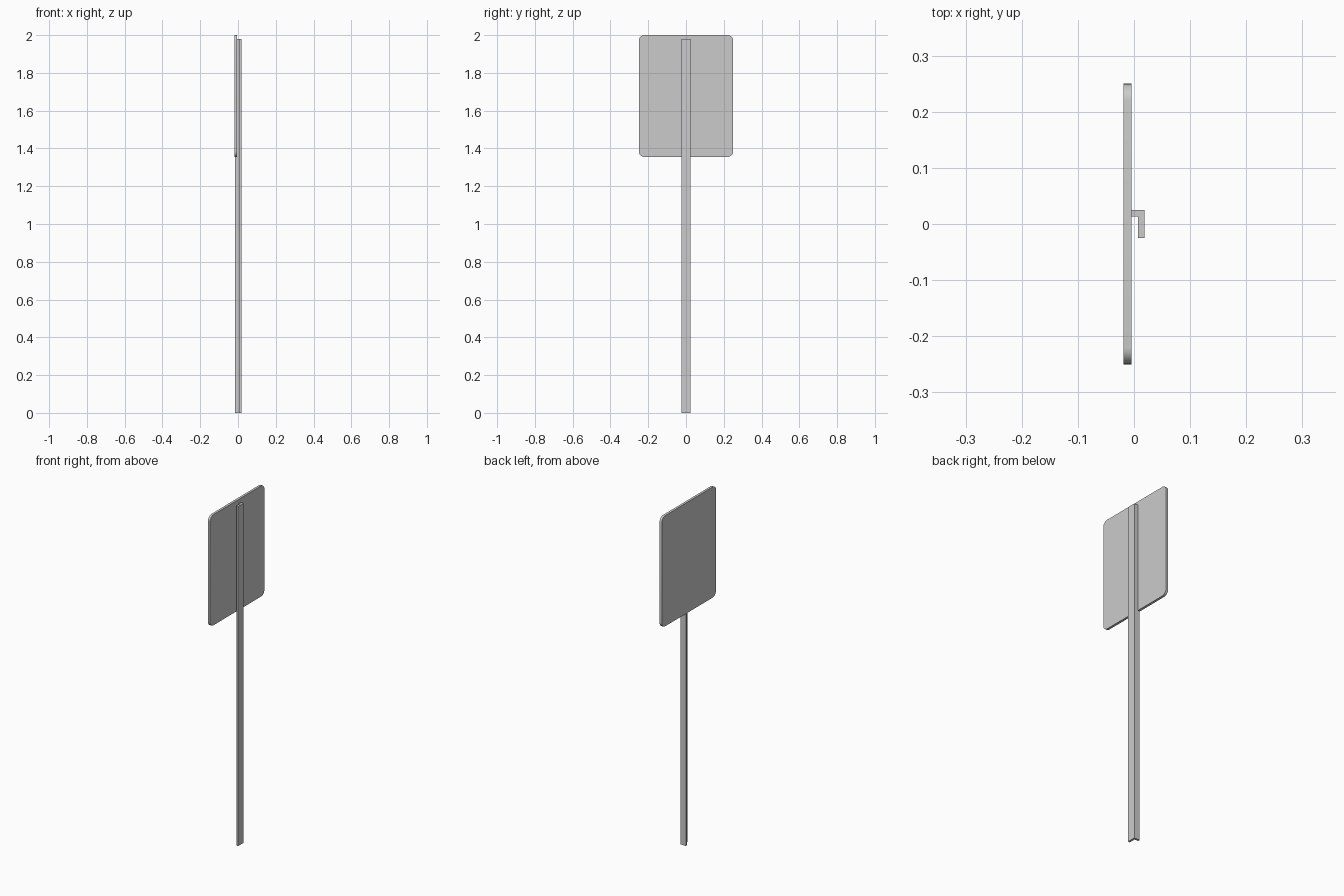
import bpy, bmesh
from math import cos, sin, pi, radians

cube = bpy.data.objects.get("Cube")
if cube:
    bpy.data.objects.remove(cube, do_unlink=True)

# Single plain grey metal
metal = bpy.data.materials.new("grey_metal")
metal.use_nodes = True
grey = (0.6, 0.6, 0.6, 1)
metal.diffuse_color = grey
metal.node_tree.nodes["Principled BSDF"].inputs["Base Color"].default_value = grey


def extrude_outline(name, points, offset):
    """Make a closed solid by sweeping a flat outline along an offset."""
    bm = bmesh.new()
    face = bm.faces.new([bm.verts.new(p) for p in points])
    swept = bmesh.ops.extrude_face_region(bm, geom=[face], use_keep_orig=True)
    moved = [v for v in swept["geom"] if isinstance(v, bmesh.types.BMVert)]
    bmesh.ops.translate(bm, verts=moved, vec=offset)
    bmesh.ops.recalc_face_normals(bm, faces=bm.faces)
    mesh = bpy.data.meshes.new(name)
    bm.to_mesh(mesh)
    bm.free()
    mesh.materials.append(metal)
    obj = bpy.data.objects.new(name, mesh)
    bpy.context.collection.objects.link(obj)
    bpy.ops.object.select_all(action="DESELECT")
    obj.select_set(True)
    bpy.context.view_layer.objects.active = obj
    bpy.ops.object.shade_smooth_by_angle(angle=radians(30))
    return obj


# Sign panel: upright plate with rounded corners
half_width, bottom, top, radius, steps = 0.25, 1.355, 2.0, 0.03, 8
back, front = -0.0187, -0.0047
corners = [(half_width, top), (-half_width, top), (-half_width, bottom), (half_width, bottom)]
outline = []
for i, (y, z) in enumerate(corners):
    cy = y - radius if y > 0 else y + radius
    cz = z - radius if z == top else z + radius
    for s in range(steps + 1):
        a = (i + s / steps) * pi / 2
        outline.append((back, cy + radius * cos(a), cz + radius * sin(a)))
extrude_outline("sign_panel", outline, (front - back, 0, 0))

# Post: L-shaped angle bar whose flange sinks into the panel
x_in, x_out, half, wall = -0.0163, 0.0187, 0.025, 0.012
angle_bar = [(x_out, -half), (x_out, half), (x_in, half),
             (x_in, half - wall), (x_out - wall, half - wall), (x_out - wall, -half)]
extrude_outline("post", [(x, y, 0) for x, y in angle_bar], (0, 0, 1.98))
